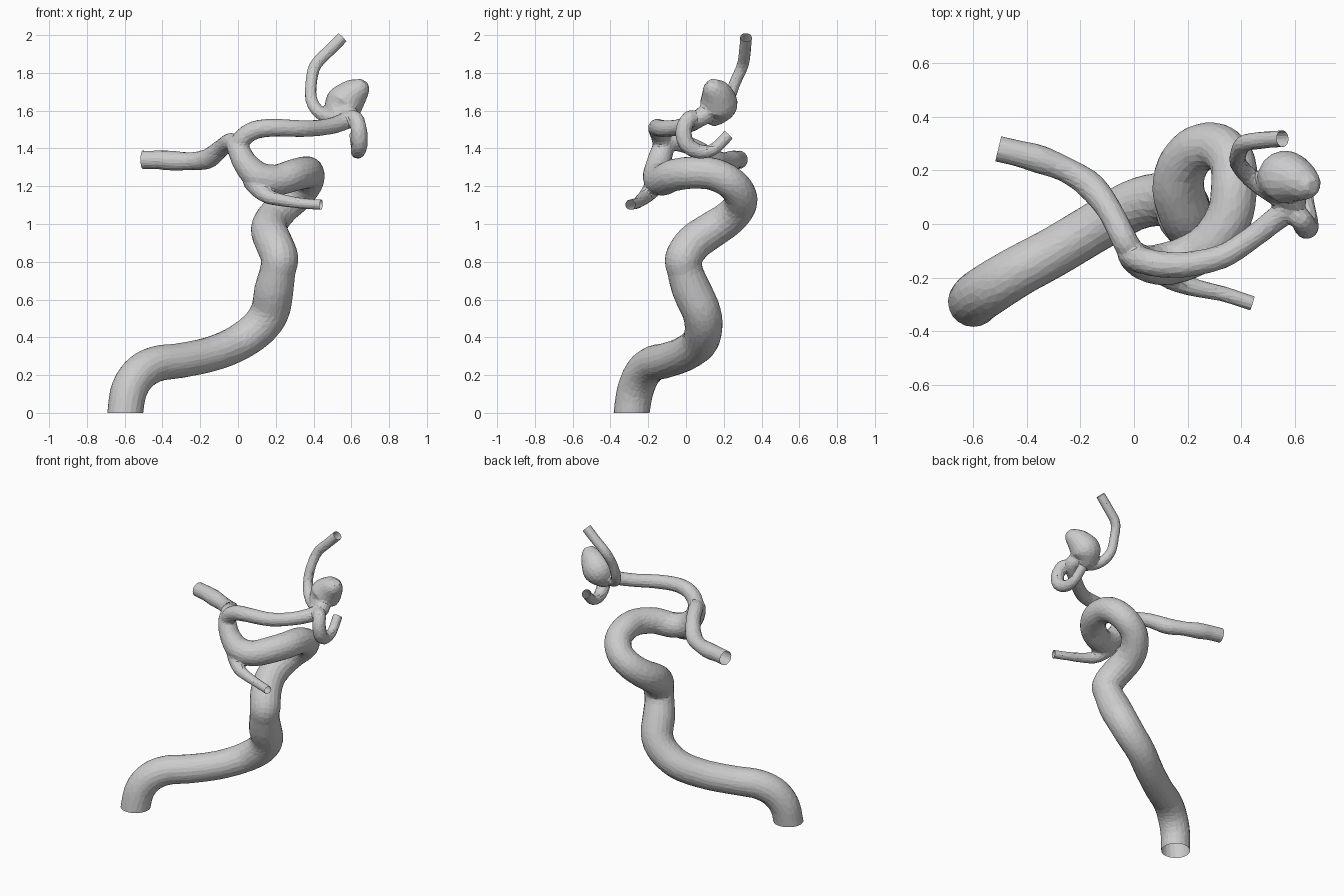
import bpy, bmesh, math
from mathutils import Vector

SIDES = 20


def catmull(p0, p1, p2, p3, t):
    return 0.5 * (2 * p1 + (p2 - p0) * t + (2 * p0 - 5 * p1 + 4 * p2 - p3) * t * t
                  + (3 * p1 - p0 - 3 * p2 + p3) * t ** 3)


def tube(bm, pts, extend=True, steps=6):
    """Sweep a circle of varying radius through (x, y, z, r) points; returns the outlet plane."""
    p = [Vector(q) for q in pts]
    end, out = p[-1].to_3d(), (p[-1] - p[-2]).to_3d().normalized()
    k = [2 * p[0] - p[1]] + p + [2 * p[-1] - p[-2]]
    path = [catmull(*k[i:i + 4], s / steps) for i in range(len(p) - 1) for s in range(steps)]
    path.append(p[-1])
    if extend:
        tip = p[-1].copy()
        tip[0:3] = end + out * 0.05
        path.append(tip)
    rings, side = [], Vector((0.31, 0.9, 0.2))
    for i, q in enumerate(path):
        tan = (path[min(i + 1, len(path) - 1)] - path[max(i - 1, 0)]).to_3d().normalized()
        side = (side - tan * side.dot(tan)).normalized()
        up = tan.cross(side)
        ring = []
        for j in range(SIDES):
            a = 2 * math.pi * j / SIDES
            ring.append(bm.verts.new(q.to_3d() + (q[3] + .003) * (side * math.cos(a) + up * math.sin(a))))
        rings.append(ring)
    for a, b in zip(rings, rings[1:]):
        for j in range(SIDES):
            n = (j + 1) % SIDES
            bm.faces.new((a[j], a[n], b[n], b[j]))
    bm.faces.new(rings[0][::-1])
    bm.faces.new(rings[-1])
    return end, out, p[-1][3]


# Vessel centrelines: x, y, z, radius
trunk = [(-.60, -.29, -.05, .092), (-.597, -.288, 0, .092), (-.577, -.268, .12, .094), (-.52, -.23, .21, .094),
         (-.43, -.175, .26, .092), (-.30, -.105, .278, .09), (-.14, -.01, .312, .09),
         (0, .07, .37, .093), (.11, .093, .45, .097), (.17, .08, .54, .1),
         (.19, .03, .65, .101), (.21, -.005, .75, .092), (.22, -.012, .82, .096),
         (.19, .04, .90, .096), (.165, .13, .965, .094), (.18, .215, 1.02, .09),
         (.235, .278, 1.085, .086), (.31, .288, 1.15, .084), (.365, .235, 1.22, .083),
         (.372, .14, 1.265, .083), (.355, .03, 1.272, .083), (.29, -.07, 1.257, .082),
         (.20, -.125, 1.232, .079), (.11, -.15, 1.25, .076), (.04, -.145, 1.32, .063),
         (0, -.12, 1.40, .055), (-.02, -.09, 1.44, .045)]
left_branch = [(0, -.12, 1.40, .045), (-.035, -.06, 1.435, .045), (-.09, .05, 1.40, .044),
               (-.16, .14, 1.345, .05), (-.25, .20, 1.333, .044), (-.35, .24, 1.335, .05),
               (-.43, .262, 1.34, .046), (-.505, .28, 1.34, .046)]
right_branch = [(-.005, -.12, 1.39, .045), (.03, -.135, 1.46, .047), (.10, -.15, 1.50, .046),
                (.20, -.15, 1.51, .044), (.33, -.12, 1.505, .042), (.44, -.05, 1.51, .04),
                (.53, .02, 1.53, .042), (.59, .07, 1.56, .045), (.58, .11, 1.585, .05)]
lower_branch = [(.09, -.15, 1.23, .065), (.11, -.18, 1.185, .046), (.16, -.215, 1.145, .036),
                (.24, -.24, 1.125, .03), (.33, -.26, 1.11, .026), (.44, -.295, 1.102, .025)]
upper_branch = [(.55, .09, 1.56, .032), (.48, .135, 1.567, .032), (.425, .18, 1.595, .031),
                (.388, .225, 1.66, .029), (.388, .26, 1.75, .028), (.41, .30, 1.84, .029),
                (.48, .312, 1.915, .029), (.553, .318, 1.988, .029)]
hook_branch = [(.57, .06, 1.55, .035), (.62, .02, 1.56, .038), (.64, -.012, 1.50, .04),
               (.644, .002, 1.425, .04), (.635, .065, 1.385, .036), (.63, .145, 1.395, .029),
               (.62, .225, 1.472, .028)]
bulge = [(.53, .11, 1.55, .045), (.535, .15, 1.59, .075), (.56, .172, 1.635, .098),
         (.602, .165, 1.682, .083), (.645, .147, 1.725, .056), (.665, .14, 1.757, .025)]

bm = bmesh.new()
for closed in (trunk, bulge, right_branch):
    tube(bm, closed, False)
outlets = [tube(bm, b) for b in (left_branch, lower_branch, upper_branch, hook_branch)]
mesh = bpy.data.meshes.new("artery_raw")
bm.to_mesh(mesh)
bm.free()
artery = bpy.data.objects.new("branching_artery", mesh)
bpy.context.collection.objects.link(artery)

# Fuse the tubes into one wall, soften the joints, thin to irregular triangles
m = artery.modifiers.new("fuse", 'REMESH')
m.mode = 'VOXEL'
m.voxel_size = 0.009
m = artery.modifiers.new("soften", 'SMOOTH')
m.factor, m.iterations = 0.5, 5
m = artery.modifiers.new("thin", 'DECIMATE')
m.ratio = 0.07
deps = bpy.context.evaluated_depsgraph_get()
final = bpy.data.meshes.new_from_object(artery.evaluated_get(deps))
artery.modifiers.clear()
artery.data = final

# Cut the inlet and each outlet open, touching only the faces near that end
bm = bmesh.new()
bm.from_mesh(final)
for end, out, r in outlets + [(Vector((-.597, -.288, 0)), Vector((0, 0, -1)), .1)]:
    faces = [f for f in bm.faces if (f.calc_center_median() - end).length < 1.2 * r + .038]
    geom = set(faces)
    for f in faces:
        geom.update(f.edges)
        geom.update(f.verts)
    bmesh.ops.bisect_plane(bm, geom=list(geom), plane_co=end, plane_no=out, clear_outer=True)
bm.to_mesh(final)
bm.free()
for f in final.polygons:
    f.use_smooth = False
